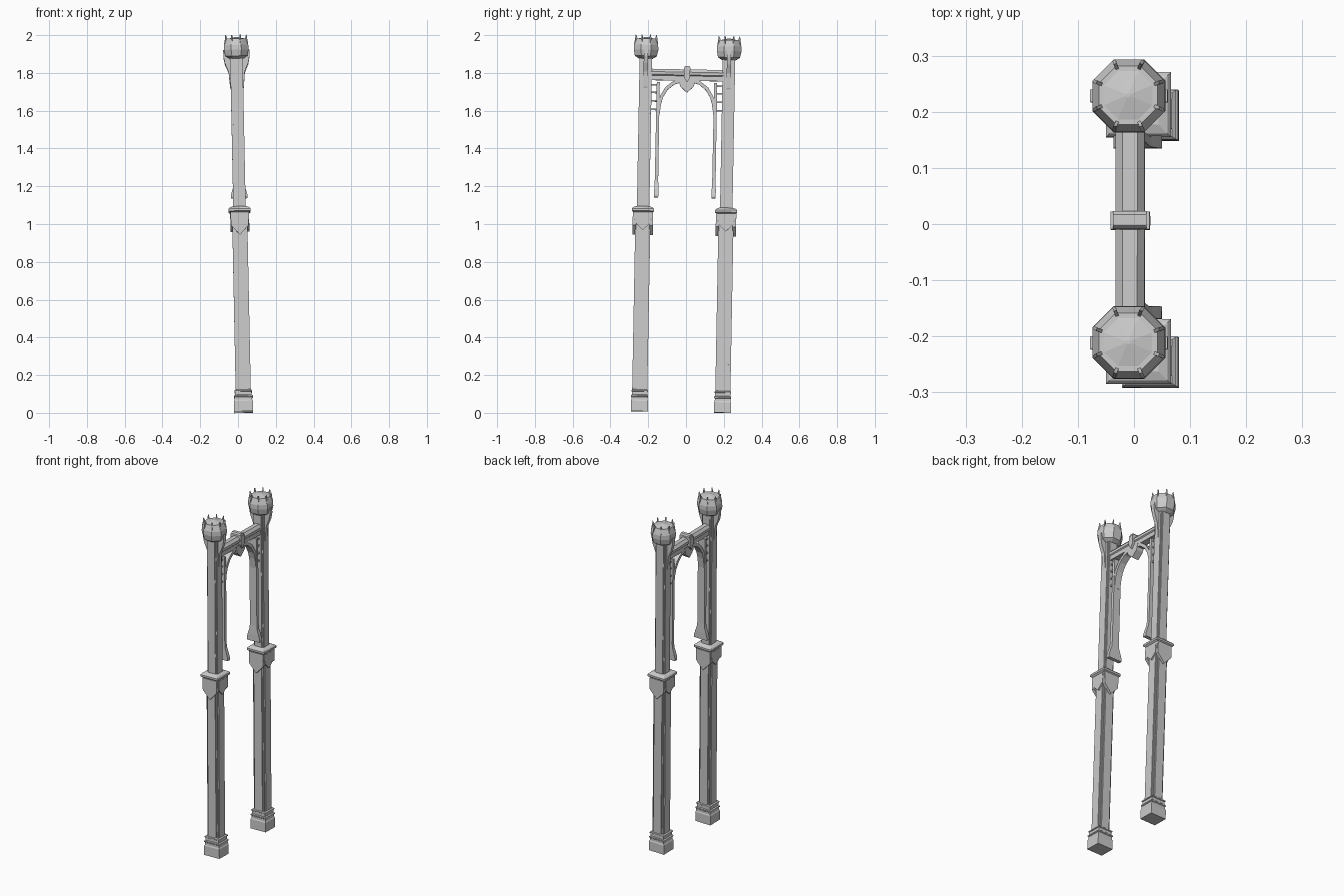
import bpy, bmesh, math
from mathutils import Matrix, Vector

if "Cube" in bpy.data.objects:
    bpy.data.objects.remove(bpy.data.objects["Cube"])

# The whole gate leans slightly, so every part is built upright and then tilted
UP = Vector((-0.0205, 0.0185, 1)).normalized()
TILT = Matrix.Translation((0.03, -0.027, 0.004)) @ Vector((0, 0, 1)).rotation_difference(UP).to_matrix().to_4x4()


def finish(name, bm):
    bmesh.ops.remove_doubles(bm, verts=bm.verts, dist=1e-5)
    bmesh.ops.recalc_face_normals(bm, faces=bm.faces)
    bm.transform(TILT)
    me = bpy.data.meshes.new(name)
    bm.to_mesh(me)
    bm.free()
    ob = bpy.data.objects.new(name, me)
    bpy.context.collection.objects.link(ob)
    return ob


def skin(bm, rings):
    """Bridge equal-length rings of points and cap both ends."""
    loops = [[bm.verts.new(p) for p in r] for r in rings]
    n = len(loops[0])
    for a, b in zip(loops, loops[1:]):
        for i in range(n):
            j = (i + 1) % n
            bm.faces.new((a[i], a[j], b[j], b[i]))
    bm.faces.new(loops[0][::-1])
    bm.faces.new(loops[-1])


def stack(name, y, levels):
    """Square-plan moulding from (half x, half y, z) levels."""
    bm = bmesh.new()
    skin(bm, [[(sx * hx, y + sy * hy, z) for sx, sy in ((1, 1), (-1, 1), (-1, -1), (1, -1))]
              for hx, hy, z in levels])
    return finish(name, bm)


def plate(bm, pts, place, a, b):
    """Extrude a 2D outline between depths a and b; place maps (u, v, depth)."""
    skin(bm, [[place(u, v, d) for u, v in pts] for d in (a, b)])


def shaft(name, y, h, notch, z0, z1):
    a, b = h - notch, h - notch * 0.5
    quarter = [(h, a), (b, a), (b, b), (a, b), (a, h)]
    pts = []
    for k in range(4):
        c, s = round(math.cos(k * math.pi / 2)), round(math.sin(k * math.pi / 2))
        pts += [(c * u - s * v, s * u + c * v) for u, v in quarter]
    bm = bmesh.new()
    plate(bm, pts, lambda u, v, d: (u, y + v, d), z0, z1)
    return finish(name, bm)


def column(tag, y):
    # Stepped foot
    stack(tag + "_foot", y, [(.050, .045, 0), (.050, .045, .055), (.046, .042, .062),
                             (.046, .042, .075), (.050, .045, .078), (.050, .045, .084),
                             (.043, .041, .088), (.043, .041, .104), (.047, .044, .106),
                             (.047, .044, .111), (.040, .039, .116)])
    # Lower and upper shafts with notched corners
    shaft(tag + "_lower_shaft", y, .040, .014, .09, 1.05)
    shaft(tag + "_upper_shaft", y, .033, .009, 1.05, 1.885)
    # Collar and overhanging cap
    stack(tag + "_collar", y, [(.044, .044, 1.005), (.049, .049, 1.02), (.049, .049, 1.055),
                               (.058, .058, 1.062), (.058, .058, 1.073), (.052, .052, 1.080),
                               (.036, .036, 1.086)])
    # Pointed shields on the front and back, small ones on the sides
    bm = bmesh.new()
    big = [(-.046, 1.055), (-.046, .985), (0, .935), (.046, .985), (.046, 1.055)]
    small = [(-.038, 1.05), (-.038, .995), (0, .96), (.038, .995), (.038, 1.05)]
    for s in (-1, 1):
        plate(bm, big, lambda u, v, d: (u, y + s * d, v), .036, .054)
        plate(bm, small, lambda u, v, d: (s * d, y + u, v), .036, .050)
    finish(tag + "_collar_shields", bm)
    # Tapering fins that carry the finial on its two sides
    bm = bmesh.new()
    fin = [(.028, 1.70), (.036, 1.72), (.043, 1.80), (.062, 1.845), (.069, 1.88),
           (.069, 1.915), (.028, 1.915)]
    for s in (-1, 1):
        plate(bm, fin, lambda u, v, d: (s * u, y + d, v), -.011, .011)
    finish(tag + "_finial_fins", bm)
    # Eight-sided finial bulb
    bm = bmesh.new()
    rings = [(.036, 1.868), (.058, 1.882), (.065, 1.915), (.064, 1.94), (.052, 1.974),
             (.043, 1.974), (.004, 1.983)]
    k = 1 / math.cos(math.pi / 8)
    skin(bm, [[(r * k * math.cos((i + .5) * math.pi / 4), y + r * k * math.sin((i + .5) * math.pi / 4), z)
               for i in range(8)] for r, z in rings])
    finish(tag + "_finial_bulb", bm)
    # Ring of thin spikes on the bulb corners
    bm = bmesh.new()
    for i in range(8):
        t = (i + .5) * math.pi / 4
        c, s = math.cos(t), math.sin(t)
        plate(bm, [(.046, 1.965), (.068, 1.945), (.063, 1.97), (.060, 1.994)],
              lambda u, v, d: (u * c - d * s, y + u * s + d * c, v), -.003, .003)
    finish(tag + "_finial_spikes", bm)


def hanging_arch(tag, s):
    # Thin post with a flared foot
    stack(tag + "_hanging_post", s * .152, [(.043, .011, 1.135), (.043, .011, 1.15), (.036, .011, 1.175),
                                            (.026, .010, 1.205), (.023, .009, 1.23), (.023, .008, 1.745)])
    # Rungs tying the post to the column
    for z in (1.60, 1.645, 1.69, 1.73):
        stack(tag + "_rung", s * .174, [(.014, .016, z - .004), (.014, .016, z + .004)])
    # Half arch rib
    outer = [(.160, 1.57), (.152, 1.63), (.140, 1.675), (.113, 1.72), (.075, 1.75), (.035, 1.765)]
    inner = [(.025, 1.748), (.067, 1.734), (.101, 1.706), (.124, 1.668), (.135, 1.63), (.143, 1.57)]
    bm = bmesh.new()
    plate(bm, outer + inner, lambda u, v, d: (d, s * u, v), -.020, .020)
    finish(tag + "_arch_rib", bm)


for tag, s in (("front", -1), ("back", 1)):
    column(tag + "_column", s * .22)
    hanging_arch(tag, s)

# Cross beam with bevelled edges and a thin ledge
bm = bmesh.new()
beam = [(-.020, 1.755), (.020, 1.755), (.020, 1.78), (.026, 1.785), (.026, 1.800), (.013, 1.815),
        (-.013, 1.815), (-.026, 1.800), (-.026, 1.785), (-.020, 1.78)]
plate(bm, beam, lambda u, v, d: (u, d, v), -.20, .20)
finish("cross_beam", bm)

# Central clasp and pointed pendant
bm = bmesh.new()
plate(bm, [(-.016, 1.775), (.016, 1.775), (.016, 1.825), (.010, 1.833), (-.010, 1.833), (-.016, 1.825)],
      lambda u, v, d: (d, u, v), -.030, .030)
plate(bm, [(-.045, 1.765), (-.036, 1.725), (0, 1.692), (.036, 1.725), (.045, 1.765)],
      lambda u, v, d: (d, u, v), -.022, .022)
for s in (-1, 1):
    plate(bm, [(-.016, 1.77), (0, 1.745), (.016, 1.77), (.016, 1.82), (-.016, 1.82)],
          lambda u, v, d: (s * d, u, v), .020, .035)
finish("beam_clasp", bm)
